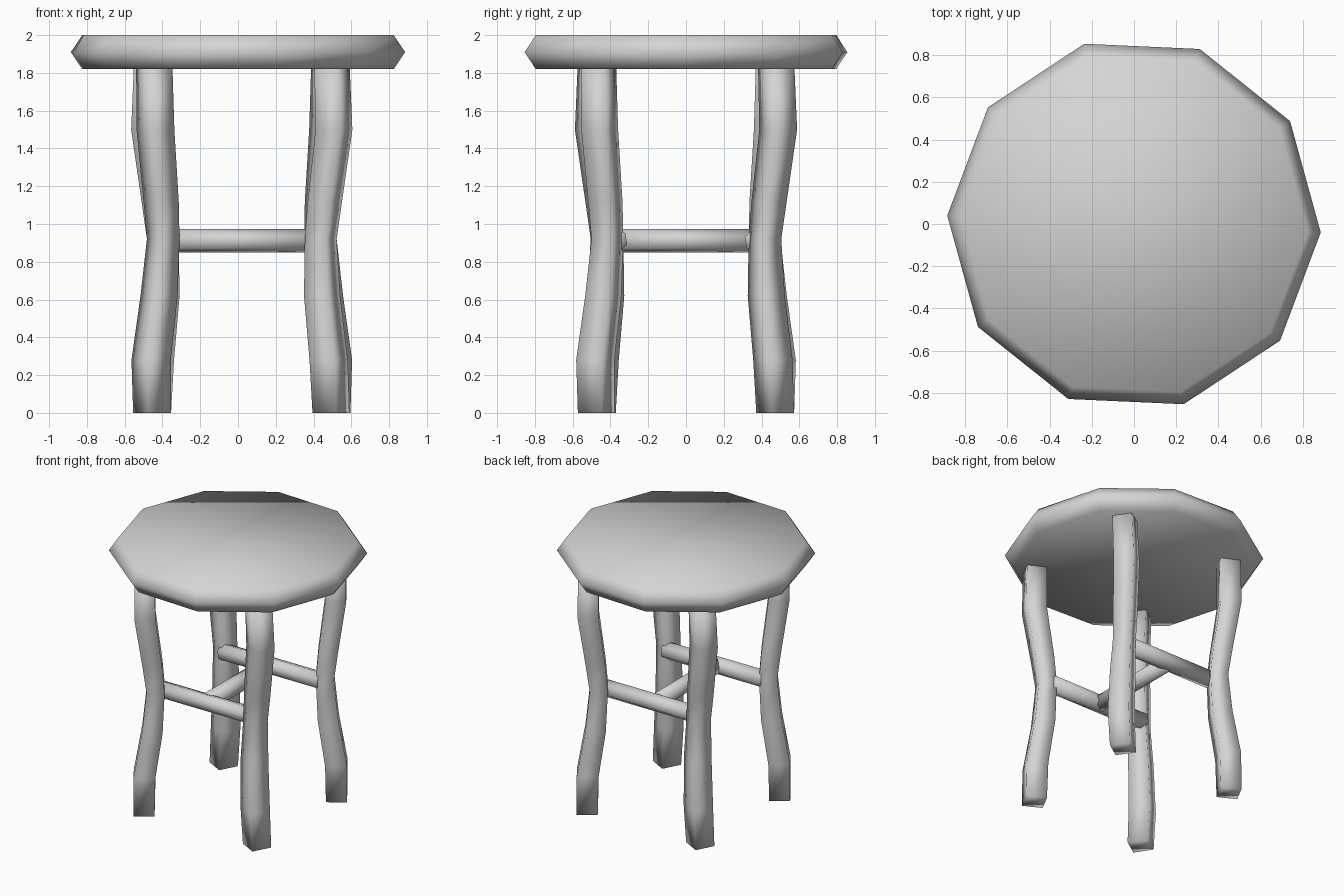
import bpy, bmesh
from math import radians, cos, sin, pi
from mathutils import Matrix, Vector

if "Cube" in bpy.data.objects:
    bpy.data.objects.remove(bpy.data.objects["Cube"])

GREY = (0.66, 0.66, 0.66, 1)
mat = bpy.data.materials.new("plain grey")
mat.use_nodes = True
mat.diffuse_color = GREY
mat.node_tree.nodes["Principled BSDF"].inputs["Base Color"].default_value = GREY


def loft(name, rings):
    """Skin a list of closed rings, cap both ends and shade smooth."""
    bm = bmesh.new()
    loops = [[bm.verts.new(p) for p in ring] for ring in rings]
    n = len(loops[0])
    for low, high in zip(loops, loops[1:]):
        for i in range(n):
            j = (i + 1) % n
            bm.faces.new((low[i], low[j], high[j], high[i]))
    bm.faces.new(loops[0][::-1])
    bm.faces.new(loops[-1])
    bmesh.ops.recalc_face_normals(bm, faces=bm.faces)
    for f in bm.faces:
        f.smooth = True
    mesh = bpy.data.meshes.new(name)
    bm.to_mesh(mesh)
    bm.free()
    mesh.materials.append(mat)
    obj = bpy.data.objects.new(name, mesh)
    bpy.context.collection.objects.link(obj)


def polygon(r, z, sides, start):
    angles = [start + 2 * pi * i / sides for i in range(sides)]
    return [Vector((r * cos(a), r * sin(a), z)) for a in angles]


# Ten-sided seat with a pointed rim
loft("seat", [polygon(r, z, 10, radians(-2.6))
              for r, z in ((0.825, 1.82), (0.886, 1.91), (0.825, 2.0))])

# Crooked four-sided leg set corner-on: height, centre x, centre y, radius
LEG = [
    (0.00, 0.475, 0.472, 0.102),
    (0.28, 0.480, 0.460, 0.106),
    (0.62, 0.438, 0.425, 0.100),
    (0.92, 0.416, 0.418, 0.088),
    (1.12, 0.427, 0.440, 0.095),
    (1.50, 0.457, 0.488, 0.102),
    (1.825, 0.463, 0.478, 0.098),
]
shift = Matrix.Translation((0.02, 0, 0))
LEG_TWISTS = {"back_left_leg": -11, "back_right_leg": 17,
              "front_right_leg": -11, "front_left_leg": 17}
for k, (name, twist) in enumerate(LEG_TWISTS.items()):
    place = shift @ Matrix.Rotation(k * pi / 2, 4, "Z")
    loft(name, [[place @ (p + Vector((x, y, 0)))
                 for p in polygon(r, z, 4, radians(twist))]
                for z, x, y, r in LEG])


# Stretcher rungs forming an H between the legs
def rung(name, centre, half, turn):
    place = (Matrix.Translation(centre) @ Matrix.Rotation(turn, 4, "Z")
             @ Matrix.Rotation(pi / 2, 4, "Y"))
    loft(name, [[place @ p for p in polygon(0.063, z, 6, radians(10))]
                for z in (-half, half)])


rung("front_rung", (0.02, -0.37, 0.912), 0.41, 0)
rung("back_rung", (0.02, 0.37, 0.912), 0.41, 0)
rung("middle_rung", (0.0, 0, 0.912), 0.36, pi / 2)
